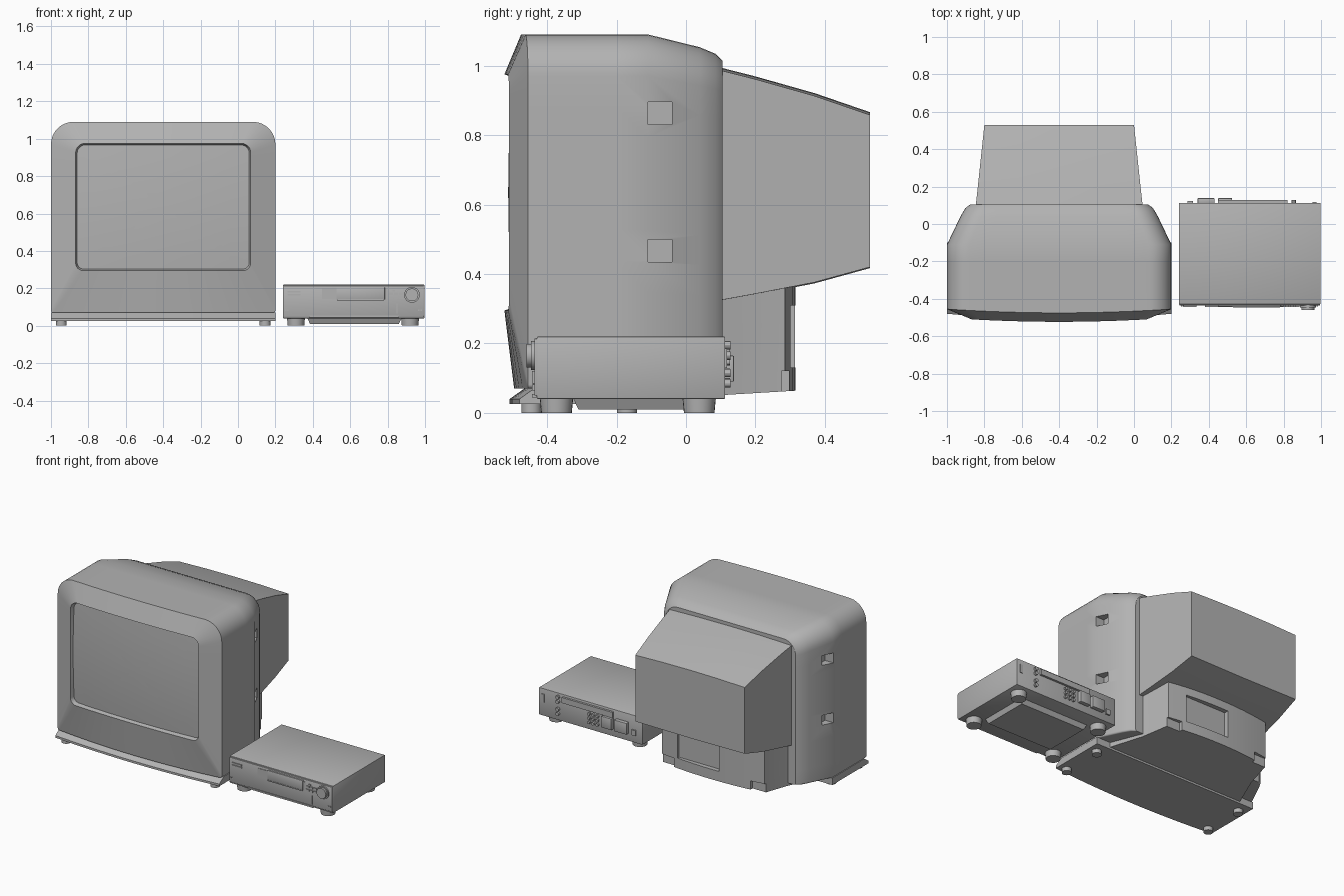
import bpy, bmesh, math
from mathutils import Matrix

if "Cube" in bpy.data.objects:
    bpy.data.objects.remove(bpy.data.objects["Cube"])

grey = bpy.data.materials.new("plain grey")
grey.diffuse_color = (0.45, 0.45, 0.45, 1)
grey.use_nodes = True
grey.node_tree.nodes["Principled BSDF"].inputs["Base Color"].default_value = grey.diffuse_color
CX = -0.4  # centre line of the television


def finish(name, bm, angle=30):
    bmesh.ops.recalc_face_normals(bm, faces=bm.faces)
    me = bpy.data.meshes.new(name)
    bm.to_mesh(me)
    bm.free()
    me.materials.append(grey)
    ob = bpy.data.objects.new(name, me)
    bpy.context.collection.objects.link(ob)
    if angle:
        smooth(ob, angle)
    return ob


def smooth(ob, angle=30):
    bpy.ops.object.select_all(action='DESELECT')
    ob.select_set(True)
    bpy.context.view_layer.objects.active = ob
    bpy.ops.object.shade_smooth_by_angle(angle=math.radians(angle))


def loft(name, rings, angle=30):
    """Skin a list of equal-length point rings and cap both ends."""
    bm = bmesh.new()
    vs = [[bm.verts.new(p) for p in r] for r in rings]
    n = len(rings[0])
    for a, b in zip(vs, vs[1:]):
        for i in range(n):
            j = (i + 1) % n
            bm.faces.new((a[i], a[j], b[j], b[i]))
    bm.faces.new(vs[0])
    bm.faces.new(vs[-1])
    return finish(name, bm, angle)


def box(name, x0, x1, y0, y1, z0, z1, bevel=0):
    bm = bmesh.new()
    m = Matrix.Translation(((x0 + x1) / 2, (y0 + y1) / 2, (z0 + z1) / 2)) \
        @ Matrix.Diagonal((x1 - x0, y1 - y0, z1 - z0, 1))
    bmesh.ops.create_cube(bm, size=1, matrix=m)
    if bevel:
        bmesh.ops.bevel(bm, geom=bm.edges[:], offset=bevel, segments=2,
                        profile=0.5, affect='EDGES')
    return finish(name, bm, 35 if bevel else 0)


def cyl(name, x, y, z, r, depth, axis='Z', seg=24, r2=None):
    bm = bmesh.new()
    m = Matrix.Translation((x, y, z))
    if axis == 'Y':
        m = m @ Matrix.Rotation(math.pi / 2, 4, 'X')
    bmesh.ops.create_cone(bm, cap_ends=True, segments=seg, radius1=r,
                          radius2=r if r2 is None else r2, depth=depth, matrix=m)
    return finish(name, bm)


def cut(ob, *boxes):
    for b in boxes:
        c = box("cutter", *b)
        c.hide_render = True
        mod = ob.modifiers.new("cut", 'BOOLEAN')
        mod.object, mod.solver = c, 'EXACT'
        bpy.context.view_layer.objects.active = ob
        bpy.ops.object.modifier_apply(modifier=mod.name)
        bpy.data.objects.remove(c)


def outline(h, z0, z1, rt, rb):
    """Rounded rectangle as (dx, z) with subdivided straight edges."""
    corners = [(h - rt, z1 - rt, rt, 0), (-h + rt, z1 - rt, rt, 90),
               (-h + rb, z0 + rb, rb, 180), (h - rb, z0 + rb, rb, 270)]
    arcs = []
    for cx, cz, r, a0 in corners:
        arcs.append([(cx + r * math.cos(math.radians(a0 + 90 * k / 8)),
                      cz + r * math.sin(math.radians(a0 + 90 * k / 8))) for k in range(9)])
    pts = []
    for i, arc in enumerate(arcs):
        pts += arc
        (ax, az), (bx, bz) = arc[-1], arcs[(i + 1) % 4][0]
        pts += [(ax + (bx - ax) * k / 10, az + (bz - az) * k / 10) for k in range(1, 10)]
    return pts


# Television housing: rear shoulders, straight body, bowed bezel, recessed screen
rings = []
for y, h, top, rt in [(0.105, .475, 1.015, .09), (0.085, .502, 1.034, .10),
                      (0.04, .528, 1.053, .11), (-0.11, .6, 1.09, .12), (-0.2, .6, 1.09, .12)]:
    rings.append([(CX + x, y, z) for x, z in outline(h, .07, top, rt, .012)])
rings.append([(CX + x, -.475 + .02 * (x / .6) ** 2 - (.02 * (1 - (x / .6) ** 2) if z < .09 else 0), z)
              for x, z in outline(.6, .07, 1.09, .12, .012)])
opening = outline(.468, .295, .975, .05, .04)
rings.append([(CX + x, -.523 + .06 * x * x, z) for x, z in opening])
inner = outline(.46, .303, .967, .045, .035)
for s in (1, .8, .6, .4, .2, .02):
    ring = []
    for x, z in inner:
        x, w = x * s, (z - .635) * s
        ring.append((CX + x, -.512 + .018 * (x / .46) ** 2 + .012 * (w / .33) ** 2, .635 + w))
    rings.append(ring)
housing = loft("television_housing", rings, 0)
for z0, z1 in ((.435, .5), (.83, .895)):  # side grips
    cut(housing, (CX + .54, CX + .7, -.11, -.04, z0, z1),
        (CX - .7, CX - .54, -.11, -.04, z0, z1))
smooth(housing, 32)

# Tapered tube cover at the back
rings = []
for y, h, z0, z1 in [(.09, .447, .323, .997), (.2, .435, .343, .969),
                     (.37, .417, .376, .921), (.53, .4, .42, .866)]:
    rings.append([(CX + x * h, y, z) for x, z in
                  [(-1, z0), (0, z0 - .003), (1, z0), (1, z1 - .008), (.5, z1 - .002),
                   (0, z1), (-.5, z1 - .002), (-1, z1 - .008)]])
loft("tube_cover", rings, 20)

# Lower rear block with bowed back, connector recess and corner notches
plan = [(-.5, -.1), (-.42, .1)]
plan += [(-.375 + .75 * k / 12, .315 - .03 * (k / 6 - 1) ** 2) for k in range(13)]
plan += [(.42, .1), (.5, -.1)]
block = loft("rear_block", [[(CX + x, y, .045 + .06 * y) for x, y in plan],
                            [(CX + x, y, .363) for x, y in plan]], 0)
cut(block, (CX - .06, CX + .25, .285, .4, .13, .31),
    (CX - .4, CX - .28, .275, .4, .0, .12), (CX + .28, CX + .4, .275, .4, .0, .12))
smooth(block, 20)

# Plinth with bowed, sloping front
front = [-.6 + 1.2 * k / 16 for k in range(17)]


def plinth_ring(z, back):
    return [(CX + x, -.508 + back + .028 * (x / .6) ** 2, z) for x in front] + \
           [(CX + .6, -.1, z), (CX - .6, -.1, z)]


loft("plinth", [plinth_ring(.026, 0), plinth_ring(.04, 0), plinth_ring(.072, .045)], 20)
for sx in (-1, 1):
    for y in (-.445, -.17):
        cyl("plinth_foot", CX + sx * .545, y, .015, .029, .03)

# Video recorder body, feet and underside panel
box("recorder_body", .24, .997, -.43, .113, .04, .22, .004)
box("recorder_front_panel", .243, .994, -.437, -.425, .05, .214, .002)
for x in (.31, .92):
    for y in (-.373, .038):
        cyl("recorder_foot", x, y, .021, .044, .042, r2=.048)
loft("recorder_underside_panel",
     [[(.385, -.31, .01), (.86, -.31, .01), (.86, -.005, .01), (.385, -.005, .01)],
      [(.37, -.325, .042), (.875, -.325, .042), (.875, .01, .042), (.37, .01, .042)]], 0)

# Recorder front controls
box("cassette_surround", .45, .8, -.440, -.43, .142, .198)
box("cassette_flap", .527, .785, -.445, -.43, .14, .205, .002)
box("display_ledge", .53, .78, -.447, -.43, .136, .142)
cyl("jog_ring", .93, -.44, .165, .042, .012, 'Y', 32)
cyl("jog_dial", .93, -.448, .165, .034, .024, 'Y', 32)
for i in range(3):
    for z in (.143, .165):
        box("control_button", .806 + i * .028, .828 + i * .028, -.443, -.43, z, z + .013)
box("top_button", .825, .84, -.443, -.43, .183, .192)
for z in (.162, .178):
    box("power_bar", .265, .335, -.443, -.43, z, z + .009)
box("slider", .847, .852, -.443, -.43, .065, .12)
for x in (.25, .263, .962, .977):
    box("front_marker", x, x + .008, -.440, -.43, .08, .086)
box("lower_trim", .38, .86, -.443, -.43, .044, .054)

# Recorder rear connectors
box("rear_label_strip", .45, .82, .11, .127, .168, .205)
for x0, x1 in ((.34, .43), (.45, .525)):
    box("wide_socket", x0, x1, .11, .138, .09, .165, .003)
for x in (.565, .595, .625):
    for z in (.09, .118, .146):
        cyl("round_socket", x, .117, z, .01, .02, 'Y', 12)
for z in (.085, .115, .165, .195):
    cyl("aerial_socket", .855, .117, z, .012, .022, 'Y', 12)
box("mains_socket", .955, .975, .11, .118, .13, .185)
box("small_socket", .285, .315, .11, .122, .09, .125)
